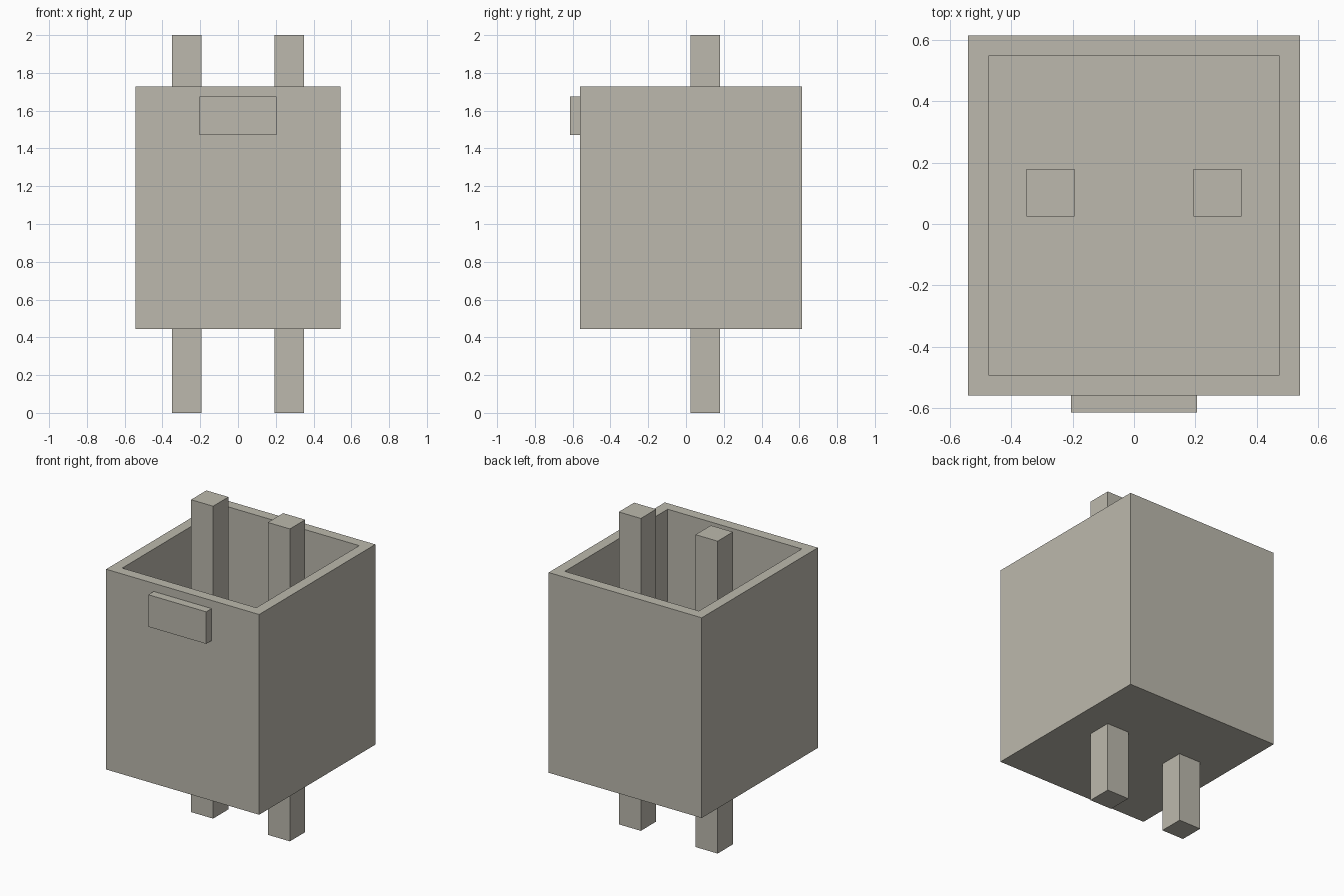
import bpy
import bmesh
from mathutils import Vector

cube = bpy.data.objects.get("Cube")
if cube:
    bpy.data.objects.remove(cube, do_unlink=True)

# Single warm grey plastic
COLOUR = (0.503, 0.485, 0.418, 1)
grey = bpy.data.materials.new("warm_grey")
grey.use_nodes = True
grey.diffuse_color = COLOUR
grey.node_tree.nodes["Principled BSDF"].inputs["Base Color"].default_value = COLOUR


def box(name, low, high, wall=0, floor=0):
    """Box between two corners, optionally hollowed from the top."""
    low, high = Vector(low), Vector(high)
    bm = bmesh.new()
    bmesh.ops.create_cube(bm, size=1)
    bmesh.ops.scale(bm, vec=high - low, verts=bm.verts)
    bmesh.ops.translate(bm, vec=(low + high) / 2, verts=bm.verts)
    if wall:
        bm.normal_update()
        top = max(bm.faces, key=lambda f: f.normal.z)
        bmesh.ops.inset_region(bm, faces=[top], thickness=wall)
        bottom = bmesh.ops.extrude_discrete_faces(bm, faces=[top])["faces"][0]
        for v in bottom.verts:
            v.co.z = low.z + floor
    bmesh.ops.recalc_face_normals(bm, faces=bm.faces)
    mesh = bpy.data.meshes.new(name)
    bm.to_mesh(mesh)
    bm.free()
    mesh.materials.append(grey)
    obj = bpy.data.objects.new(name, mesh)
    bpy.context.collection.objects.link(obj)
    return obj


# Open-topped housing
box("housing", (-0.542, -0.56, 0.445), (0.542, 0.615, 1.727), wall=0.095, floor=0.1)

# Key tab on the front
box("front_tab", (-0.205, -0.615, 1.47), (0.205, -0.56, 1.675))

# Pins running through the floor
for side, x in (("left", 0.272), ("right", -0.272)):
    box(side + "_pin", (x - 0.078, 0.025, 0), (x + 0.078, 0.18, 2))
